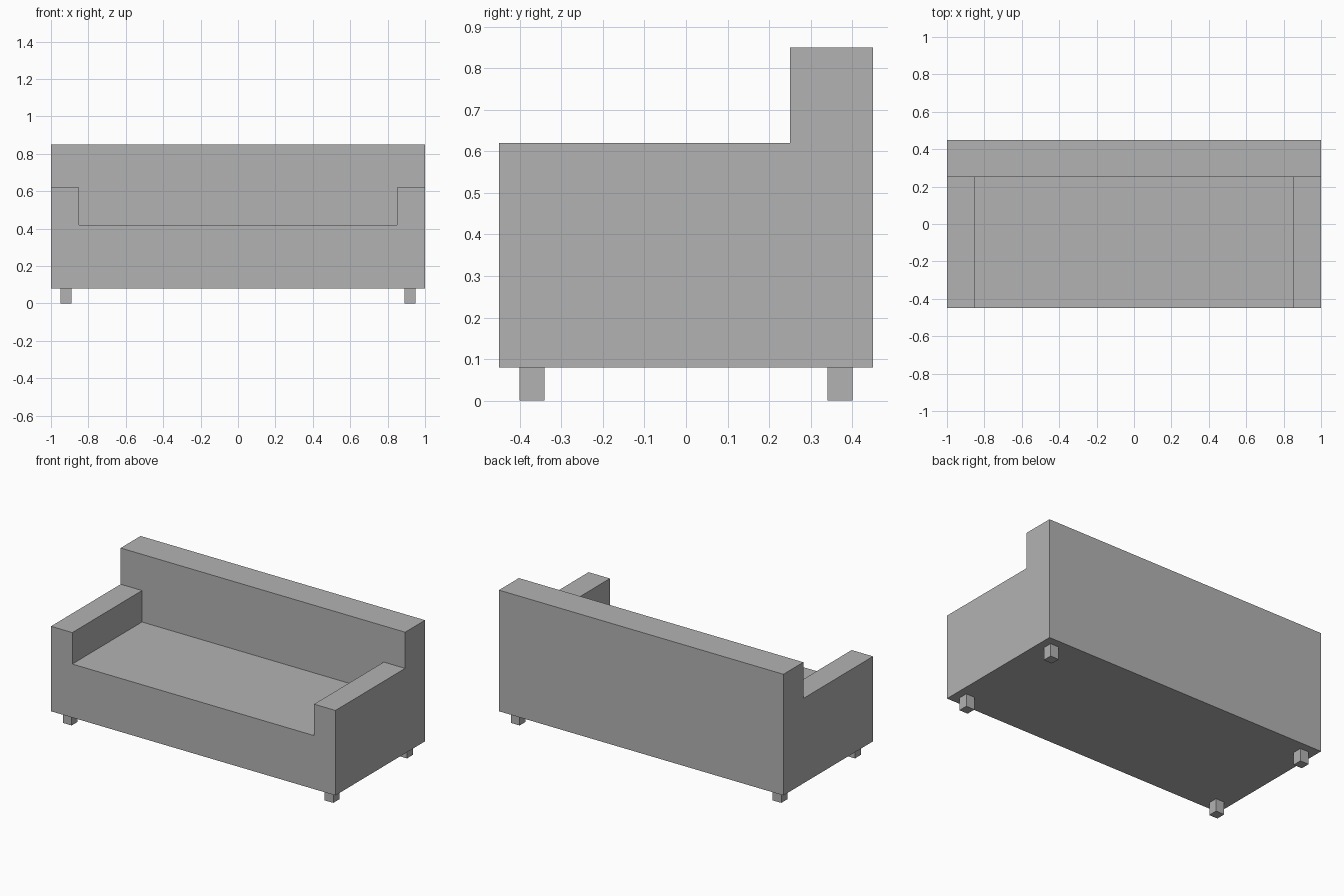
import bpy
import bmesh
from mathutils import Matrix, Vector

if "Cube" in bpy.data.objects:
    bpy.data.objects.remove(bpy.data.objects["Cube"], do_unlink=True)

# Single upholstery colour
grey = bpy.data.materials.new("plain_grey")
grey.use_nodes = True
colour = (0.45, 0.45, 0.45, 1)
grey.diffuse_color = colour
grey.node_tree.nodes["Principled BSDF"].inputs["Base Color"].default_value = colour

# Main dimensions
WIDTH, DEPTH = 1.0, 0.45          # half extents
INNER, BACK_Y = 0.85, 0.25        # arm inner side, backrest front
BASE, SEAT, ARM, TOP = 0.08, 0.42, 0.62, 0.85


def finish(bm, name):
    bmesh.ops.recalc_face_normals(bm, faces=bm.faces)
    mesh = bpy.data.meshes.new(name)
    bm.to_mesh(mesh)
    bm.free()
    mesh.materials.append(grey)
    obj = bpy.data.objects.new(name, mesh)
    bpy.context.collection.objects.link(obj)
    return obj


def ring(bm, outline, y):
    return [bm.verts.new((x, y, z)) for x, z in outline]


def bridge(bm, a, b):
    for i in range(len(a)):
        j = (i + 1) % len(a)
        bm.faces.new((a[i], a[j], b[j], b[i]))


# Sofa body: U-shaped seat and arms, continued into a taller backrest
bm = bmesh.new()
u_shape = [(-WIDTH, BASE), (WIDTH, BASE), (WIDTH, ARM), (INNER, ARM),
           (INNER, SEAT), (-INNER, SEAT), (-INNER, ARM), (-WIDTH, ARM)]
front = ring(bm, u_shape, -DEPTH)
middle = ring(bm, u_shape, BACK_Y)
bm.faces.new(front)
bridge(bm, front, middle)

# Visible front of the backrest, then its sides and rear
upper = ring(bm, [(WIDTH, TOP), (-WIDTH, TOP)], BACK_Y)
bm.faces.new(middle[2:] + upper[::-1])
back_front = middle[:3] + upper + [middle[7]]
rear = ring(bm, [(v.co.x, v.co.z) for v in back_front], DEPTH)
bridge(bm, back_front, rear)
bm.faces.new(rear)
finish(bm, "sofa_body")

# Four square legs
for side, x in (("left", 0.92), ("right", -0.92)):
    for end, y in (("front", -0.37), ("back", 0.37)):
        bm = bmesh.new()
        bmesh.ops.create_cube(bm, size=1, matrix=Matrix.LocRotScale(
            Vector((x, y, BASE / 2)), None, Vector((0.06, 0.06, BASE))))
        finish(bm, f"{end}_{side}_leg")
